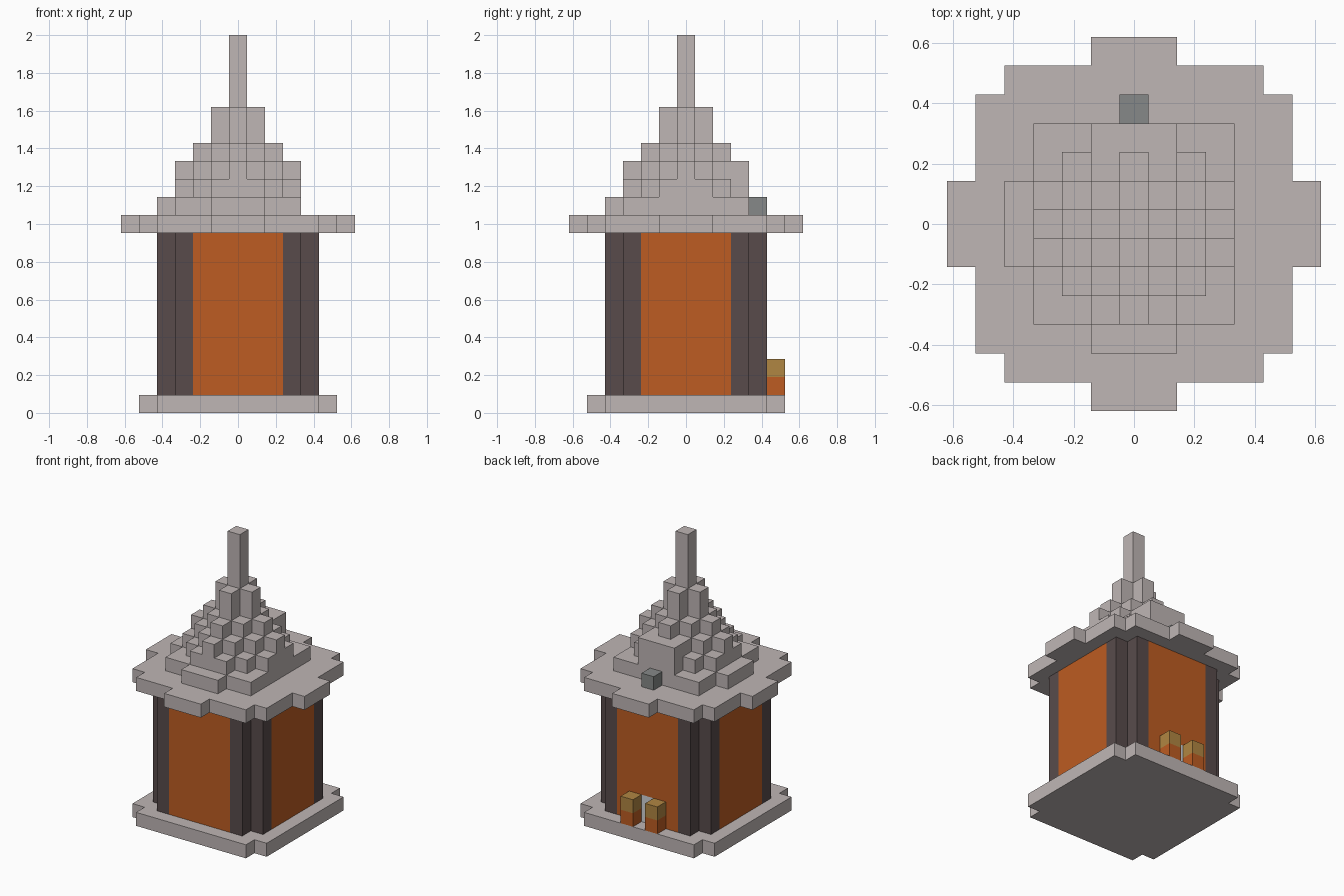
import bpy, bmesh, math
from mathutils import Vector

if "Cube" in bpy.data.objects:
    bpy.data.objects.remove(bpy.data.objects["Cube"], do_unlink=True)

UNIT = 2 / 21  # edge of one block


def make_material(name, rgb):
    linear = [((c / 255 + 0.055) / 1.055) ** 2.4 for c in rgb] + [1]
    mat = bpy.data.materials.new(name)
    mat.use_nodes = True
    mat.diffuse_color = linear
    mat.node_tree.nodes["Principled BSDF"].inputs["Base Color"].default_value = linear
    return mat


STONE = make_material("pale_stone", (191, 182, 181))
POST = make_material("dark_post", (88, 75, 75))
ORANGE = make_material("orange_panel", (189, 92, 34))
GOLD = make_material("gold", (176, 134, 66))
GREY = make_material("mid_grey", (134, 137, 136))
PALE = make_material("light_grey", (208, 212, 216))

SIDES = [Vector(d) for d in ((1, 0, 0), (-1, 0, 0), (0, 1, 0), (0, -1, 0), (0, 0, 1), (0, 0, -1))]


def build_blocks(name, blocks):
    """Skin a {(x, y, z): material} set of blocks, keeping only outside faces."""
    mats = list(dict.fromkeys(blocks.values()))
    bm = bmesh.new()
    for cell, mat in blocks.items():
        centre = Vector(cell) + Vector((0, 0, 0.5))
        for n in SIDES:
            if tuple(int(a + b) for a, b in zip(cell, n)) in blocks:
                continue
            u = Vector((n.y, n.z, n.x)) / 2
            v = n.cross(u)
            mid = centre + n / 2
            corners = (mid + u + v, mid - u + v, mid - u - v, mid + u - v)
            face = bm.faces.new([bm.verts.new(c * UNIT) for c in corners])
            face.material_index = mats.index(mat)
    bmesh.ops.remove_doubles(bm, verts=bm.verts, dist=UNIT / 100)
    bmesh.ops.dissolve_limit(bm, angle_limit=math.radians(1), verts=bm.verts,
                             edges=bm.edges, delimit={'MATERIAL'})
    bmesh.ops.recalc_face_normals(bm, faces=bm.faces)
    mesh = bpy.data.meshes.new(name)
    bm.to_mesh(mesh)
    bm.free()
    for mat in mats:
        mesh.materials.append(mat)
    obj = bpy.data.objects.new(name, mesh)
    bpy.context.collection.objects.link(obj)
    return obj


def grid(radius):
    span = range(-radius, radius + 1)
    return [(x, y) for x in span for y in span]


# Base plate with notched corners
build_blocks("base", {(x, y, 0): STONE for x, y in grid(5) if abs(x) + abs(y) < 10})

# Corner posts, three blocks in an L at each corner
for sx, side in ((1, "left"), (-1, "right")):
    for sy, end in ((1, "back"), (-1, "front")):
        build_blocks(f"post_{end}_{side}", {
            (sx * a, sy * b, z): POST
            for a, b in ((3, 3), (4, 3), (3, 4)) for z in range(1, 10)})

# Wall panels, with a small pale inlay low in the back one
for name, dx, dy in (("front", 0, -1), ("back", 0, 1), ("left", 1, 0), ("right", -1, 0)):
    panel = {}
    for t in range(-2, 3):
        for z in range(1, 10):
            inlay = name == "back" and t == 0 and z < 3
            panel[(4 * dx + t * abs(dy), 4 * dy + t * abs(dx), z)] = PALE if inlay else ORANGE
    build_blocks(f"panel_{name}", panel)

# Two short bollards behind the back panel
for x, side in ((1, "left"), (-1, "right")):
    build_blocks(f"bollard_{side}", {(x, 5, 1): ORANGE, (x, 5, 2): GOLD})

# Roof: round eave, then a stepped cone rising to the spire
roof = {}
for x, y in grid(6):
    near, far = sorted((abs(x), abs(y)))
    if far <= 4 or (far == 5 and near <= 4) or near <= 1:
        roof[(x, y, 10)] = STONE
TOPS = [21, 17, 15, 14, 13]
for x, y in grid(3):
    steps = abs(x) + abs(y)
    top = TOPS[steps] if steps < len(TOPS) else 12
    if y == 3 and abs(x) <= 1:
        top = 14
    for z in range(11, top):
        roof[(x, y, z)] = STONE

# Low ledges on the front and right of the roof
for t in (-1, 0, 1):
    roof[(t, -4, 11)] = STONE
    roof[(-4, t, 11)] = STONE
build_blocks("roof", roof)

# Single grey block at the back of the roof
build_blocks("roof_stud", {(0, 4, 11): GREY})
